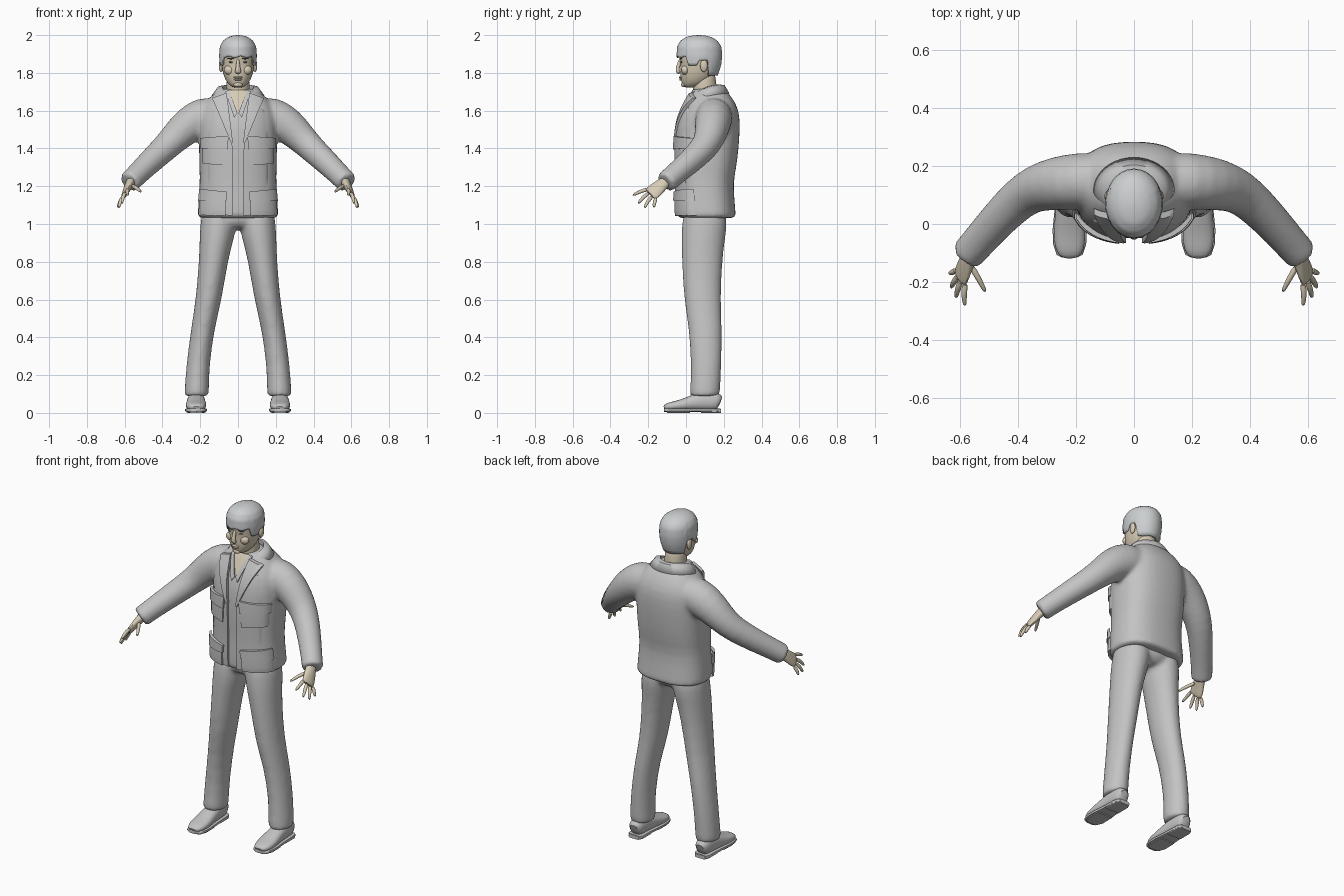
import bpy, bmesh, math
from mathutils import Vector
from mathutils.bvhtree import BVHTree

cube = bpy.data.objects.get("Cube")
if cube:
    bpy.data.objects.remove(cube)


def material(name, r, g, b):
    m = bpy.data.materials.new(name)
    m.use_nodes = True
    m.diffuse_color = (r, g, b, 1)
    node = m.node_tree.nodes["Principled BSDF"]
    node.inputs["Base Color"].default_value = (r, g, b, 1)
    node.inputs["Roughness"].default_value = 0.8
    return m


CLOTH = material("cloth_grey", 0.55, 0.55, 0.55)
HAIR = material("hair_grey", 0.6, 0.62, 0.63)
SKIN = material("skin", 0.68, 0.6, 0.46)
DARK = material("eye_dark", 0.09, 0.08, 0.07)
SIDES = (("left", 1), ("right", -1))
made = []


def finish(name, bm, mat, subsurf=0, voxel=0):
    bmesh.ops.recalc_face_normals(bm, faces=bm.faces)
    mesh = bpy.data.meshes.new(name)
    bm.to_mesh(mesh)
    bm.free()
    mesh.materials.append(mat)
    ob = bpy.data.objects.new(name, mesh)
    bpy.context.collection.objects.link(ob)
    if subsurf:
        mod = ob.modifiers.new("round", "SUBSURF")
        mod.levels = mod.render_levels = subsurf
    if voxel:
        mod = ob.modifiers.new("merge", "REMESH")
        mod.mode, mod.voxel_size, mod.use_smooth_shade = "VOXEL", voxel, True
        mod = ob.modifiers.new("relax", "SMOOTH")
        mod.factor, mod.iterations = 0.5, 4
    made.append(ob)
    return ob


def loft(bm, rings, seg=16, power=2.0):
    """rings: (centre, u axis, v axis); closed by end caps."""
    loops = []
    for c, u, v in rings:
        loop = []
        for i in range(seg):
            a = 2 * math.pi * i / seg
            s, k = math.sin(a), math.cos(a)
            s = math.copysign(abs(s) ** (2 / power), s)
            k = math.copysign(abs(k) ** (2 / power), k)
            loop.append(bm.verts.new(c + u * s + v * k))
        loops.append(loop)
    for p, q in zip(loops, loops[1:]):
        for i in range(seg):
            j = (i + 1) % seg
            bm.faces.new((p[i], p[j], q[j], q[i]))
    bm.faces.new(loops[0])
    bm.faces.new(loops[-1])


def stack(bm, levels, seg=24, power=2.0, cx=0):
    """levels: (z, front y, back y, half width[, centre x])."""
    rings = []
    for z, f, b, w, *x in levels:
        rings.append((Vector((x[0] if x else cx, (f + b) / 2, z)),
                      Vector((w, 0, 0)), Vector((0, (b - f) / 2, 0))))
    loft(bm, rings, seg, power)


def tube(bm, pts, side=1, across=(0, 0, 1), seg=12, power=2.0):
    """pts: (x, y, z, radius along across, other radius)."""
    cs = [Vector((p[0] * side, p[1], p[2])) for p in pts]
    up = Vector((across[0] * side, across[1], across[2]))
    rings = []
    for i, p in enumerate(pts):
        t = (cs[min(i + 1, len(cs) - 1)] - cs[max(i - 1, 0)]).normalized()
        u = (up - t * up.dot(t)).normalized()
        rings.append((cs[i], u * p[3], t.cross(u) * p[-1]))
    loft(bm, rings, seg, power)


def blob(name, loc, scale, mat):
    bm = bmesh.new()
    bmesh.ops.create_uvsphere(bm, u_segments=14, v_segments=8, radius=1)
    bmesh.ops.scale(bm, vec=scale, verts=bm.verts)
    bmesh.ops.translate(bm, vec=loc, verts=bm.verts)
    return finish(name, bm, mat)


# Jacket body and sleeves, merged into one cloth surface
bm = bmesh.new()
stack(bm, [(1.03, -.045, .262, .212), (1.036, -.047, .266, .216), (1.1, -.05, .26, .212),
           (1.22, -.046, .25, .203), (1.3, -.05, .268, .206), (1.4, -.052, .28, .208),
           (1.52, -.047, .288, .21), (1.6, -.022, .282, .2), (1.66, .012, .252, .165),
           (1.7, .03, .22, .115), (1.72, .04, .19, .08)], power=2.5)
for label, s in SIDES:
    tube(bm, [(.09, .15, 1.575, .1, .1), (.19, .148, 1.565, .112, .1), (.27, .14, 1.52, .097, .094),
              (.335, .125, 1.455, .082, .083), (.39, .095, 1.4, .073, .074),
              (.47, .015, 1.325, .066, .066), (.54, -.065, 1.257, .059, .06),
              (.574, -.105, 1.222, .059, .06), (.578, -.11, 1.218, .056, .057)], s, seg=20)
jacket = finish("jacket", bm, CLOTH, 1, .012)

# Trousers
bm = bmesh.new()
stack(bm, [(.97, .03, .17, .1), (1.0, -.015, .215, .185), (1.1, -.015, .22, .185), (1.13, 0, .2, .17)])
for label, s in SIDES:
    stack(bm, [(z, f, b, (o - i) / 2, s * (o + i) / 2) for z, f, b, o, i in (
        (1.1, -.01, .21, .19, .01), (1.0, -.022, .22, .2, .005), (.92, -.026, .207, .204, .022),
        (.8, -.022, .192, .207, .055), (.6, -.012, .183, .224, .085), (.45, .015, .192, .248, .124),
        (.25, .028, .188, .275, .152), (.1, .02, .18, .284, .154), (.085, .02, .18, .284, .154))])
finish("trousers", bm, CLOTH, 1, .012)

# Plates that follow the jacket front
bpy.context.view_layer.update()
surface = BVHTree.FromObject(jacket, bpy.context.evaluated_depsgraph_get())


def plate(name, quad, t0, t1, mat=CLOTH, n=8):
    """quad: four (x, z) corners; thickness runs t0 to t1 from the first to the second."""
    a, b, c, d = (Vector(p) for p in quad)
    bm = bmesh.new()
    grid = []
    for j in range(n + 1):
        row = []
        for i in range(n + 1):
            u, v = i / n, j / n
            p = a.lerp(b, u).lerp(d.lerp(c, u), v)
            hit, nor, _, _ = surface.ray_cast(Vector((p.x, -2, p.y)), Vector((0, 1, 0)))
            if hit is None:
                hit, nor = Vector((p.x, .03, p.y)), Vector((0, -1, 0))
            row.append(bm.verts.new(hit + nor * (t0 + (t1 - t0) * u)))
        grid.append(row)
    for j in range(n):
        for i in range(n):
            bm.faces.new((grid[j][i], grid[j][i + 1], grid[j + 1][i + 1], grid[j + 1][i]))
    edge = [e for e in bm.edges if e.is_boundary]
    skirt = bmesh.ops.extrude_edge_only(bm, edges=edge)["geom"]
    bmesh.ops.translate(bm, vec=(0, .022, 0), verts=[v for v in skirt if isinstance(v, bmesh.types.BMVert)])
    return finish(name, bm, mat)


PLATES = {
    "front_edge": ([(.028, 1.05), (.16, 1.05), (.16, 1.46), (.03, 1.46)], .012, 0),
    "upper_front": ([(.03, 1.46), (.16, 1.46), (.14, 1.6), (.055, 1.66)], .012, 0),
    "lapel": ([(.026, 1.43), (.036, 1.43), (.128, 1.655), (.058, 1.685)], .018, .02),
    "shirt_collar": ([(.003, 1.585), (.02, 1.56), (.066, 1.695), (.046, 1.705)], .008, .008),
    "chest_pocket": ([(.06, 1.31), (.18, 1.32), (.182, 1.43), (.055, 1.43)], .016, .01),
    "chest_flap": ([(.052, 1.395), (.185, 1.4), (.187, 1.455), (.048, 1.465)], .022, .016),
    "hip_pocket": ([(.065, 1.05), (.197, 1.05), (.19, 1.16), (.065, 1.15)], .018, .014),
    "hip_flap": ([(.058, 1.125), (.194, 1.12), (.188, 1.185), (.055, 1.17)], .024, .02),
}
for label, s in SIDES:
    for part, (quad, t0, t1) in PLATES.items():
        plate(label + "_" + part, [(x * s, z) for x, z in quad], t0, t1)
plate("open_neck", [(-.046, 1.705), (.046, 1.705), (.002, 1.59), (-.002, 1.59)], .004, .004, SKIN)

# Turned-down jacket collar
bm = bmesh.new()
rows = []
for i in range(33):
    a = math.radians(36 + 288 * i / 32)
    drop = .055 * ((1 + math.cos(a)) / 2) ** 2
    rows.append([bm.verts.new((rx * math.sin(a), cy - ry * math.cos(a), z - drop))
                 for rx, ry, cy, z in ((.074, .07, .105, 1.69), (.082, .076, .107, 1.738),
                                       (.108, .092, .112, 1.735), (.14, .115, .115, 1.692))])
for p, q in zip(rows, rows[1:]):
    for k in range(3):
        bm.faces.new((p[k], q[k], q[k + 1], p[k + 1]))
collar = finish("jacket_collar", bm, CLOTH)
collar.modifiers.new("thickness", "SOLIDIFY").thickness = .01

# Neck and head
bm = bmesh.new()
stack(bm, [(1.62, .05, .16, .06), (1.7, .035, .165, .062), (1.76, .035, .16, .06), (1.82, .04, .15, .058)])
finish("neck", bm, SKIN, 1)
bm = bmesh.new()
stack(bm, [(1.722, -.004, .05, .022), (1.73, -.016, .08, .04), (1.75, -.024, .12, .06),
           (1.78, -.03, .145, .074), (1.81, -.031, .16, .083), (1.85, -.03, .168, .088),
           (1.875, -.037, .172, .09), (1.91, -.038, .172, .09), (1.95, -.02, .16, .075),
           (1.98, .02, .12, .04)], power=2.2)
finish("head", bm, SKIN, 1)

# Face features
bm = bmesh.new()
tube(bm, [(0, -.026, 1.875, .01, .008), (0, -.037, 1.85, .01, .009), (0, -.046, 1.818, .011, .014),
          (0, -.043, 1.806, .012, .018), (0, -.032, 1.798, .008, .014)], across=(0, 1, 0))
finish("nose", bm, SKIN, 1)
blob("upper_lip", (0, -.029, 1.776), (.026, .009, .006), SKIN)
blob("lower_lip", (0, -.027, 1.765), (.022, .009, .006), SKIN)
blob("chin", (0, -.012, 1.738), (.024, .014, .014), SKIN)
for label, s in SIDES:
    blob(label + "_eye", (.034 * s, -.024, 1.857), (.015, .004, .005), DARK)
    blob(label + "_brow", (.036 * s, -.028, 1.876), (.022, .007, .004), DARK)
    blob(label + "_cheek", (.045 * s, -.004, 1.815), (.03, .022, .026), SKIN)
    blob(label + "_ear", (.09 * s, .095, 1.838), (.012, .02, .034), SKIN)

# Hair cap with a shaped lower edge
SHAPE = [(1.76, 0, .155, .07), (1.79, -.03, .17, .084), (1.84, -.044, .186, .096),
         (1.89, -.05, .192, .1), (1.94, -.047, .187, .096), (1.97, -.03, .167, .08),
         (1.99, .0, .135, .052), (1.998, .035, .1, .025), (2.0, .066, .07, .002)]


def hair_at(z):
    for p, q in zip(SHAPE, SHAPE[1:]):
        if z <= q[0]:
            t = (z - p[0]) / (q[0] - p[0])
            return [m + (n - m) * t for m, n in zip(p[1:], q[1:])]
    return SHAPE[-1][1:]


def hairline(a):
    c = math.cos(a)
    if c > .55:
        return 1.884 + .005 * math.sin(9 * a)
    if c > .1:
        return 1.84
    return 1.865 if c > -.4 else 1.785


bm = bmesh.new()
SEG, ROWS = 48, 16
rows = []
for j in range(ROWS + 1):
    row = []
    for i in range(SEG):
        a = 2 * math.pi * i / SEG
        low = hairline(a)
        z = low + (2 - low) * (1 - (1 - j / ROWS) ** 1.6)
        f, b, w = hair_at(z)
        row.append(bm.verts.new((w * math.sin(a), (f + b) / 2 - (b - f) / 2 * math.cos(a), z)))
    rows.append(row)
for p, q in zip(rows, rows[1:]):
    for i in range(SEG):
        k = (i + 1) % SEG
        bm.faces.new((p[i], p[k], q[k], q[i]))
bm.faces.new(rows[-1])
hair = finish("hair", bm, HAIR)
hair.modifiers.new("thickness", "SOLIDIFY").thickness = .014

# Hands: flat palm, four fingers and a thumb
FINGERS = [((.582, -.2, 1.185), (.588, -.245, 1.172), (.583, -.285, 1.15)),
           ((.597, -.192, 1.167), (.61, -.23, 1.14), (.615, -.256, 1.105)),
           ((.607, -.177, 1.15), (.624, -.205, 1.118), (.632, -.22, 1.082)),
           ((.612, -.158, 1.138), (.628, -.168, 1.112), (.637, -.17, 1.085)),
           ((.565, -.14, 1.205), (.535, -.19, 1.19), (.511, -.238, 1.168))]
for label, s in SIDES:
    bm = bmesh.new()
    tube(bm, [(.555, -.09, 1.24, .032, .028), (.572, -.118, 1.216, .033, .025), (.585, -.15, 1.19, .042, .02),
              (.597, -.18, 1.163, .045, .016), (.601, -.192, 1.155, .04, .012)], s, across=(.03, .045, -.05))
    for finger in FINGERS:
        radii = (.0125, .0105, .0075)
        tube(bm, [(*p, r, r) for p, r in zip(finger, radii)], s, seg=8)
    finish(label + "_hand", bm, SKIN, 1)

# Shoes: (y, half width, top z)
LAST = [(-.116, .022, .035), (-.106, .042, .05), (-.07, .054, .06), (-.02, .056, .072),
        (.04, .05, .098), (.1, .046, .115), (.165, .044, .11), (.182, .03, .09)]
for label, s in SIDES:
    bm = bmesh.new()
    tube(bm, [(.222, y, (top + .012) / 2, w, (top - .012) / 2) for y, w, top in LAST], s,
         across=(1, 0, 0), seg=16, power=2.4)
    finish(label + "_shoe", bm, CLOTH, 1)
    bm = bmesh.new()
    tube(bm, [(.222, y, .015, w + .003, .009) for y, w, top in LAST], s, across=(1, 0, 0), seg=16, power=5)
    tube(bm, [(.222, y, .01, w, .01) for y, w in ((.08, .046), (.16, .046), (.184, .034))], s,
         across=(1, 0, 0), seg=16, power=6)
    tube(bm, [(.222, y, .008, w, .008) for y, w in ((-.1, .035), (-.06, .052), (.02, .05))], s,
         across=(1, 0, 0), seg=16, power=6)
    finish(label + "_sole", bm, CLOTH)

# Smooth shading with sharp creases kept
bpy.ops.object.select_all(action="DESELECT")
for ob in made:
    ob.select_set(True)
bpy.context.view_layer.objects.active = made[0]
bpy.ops.object.shade_smooth_by_angle(angle=math.radians(50))
